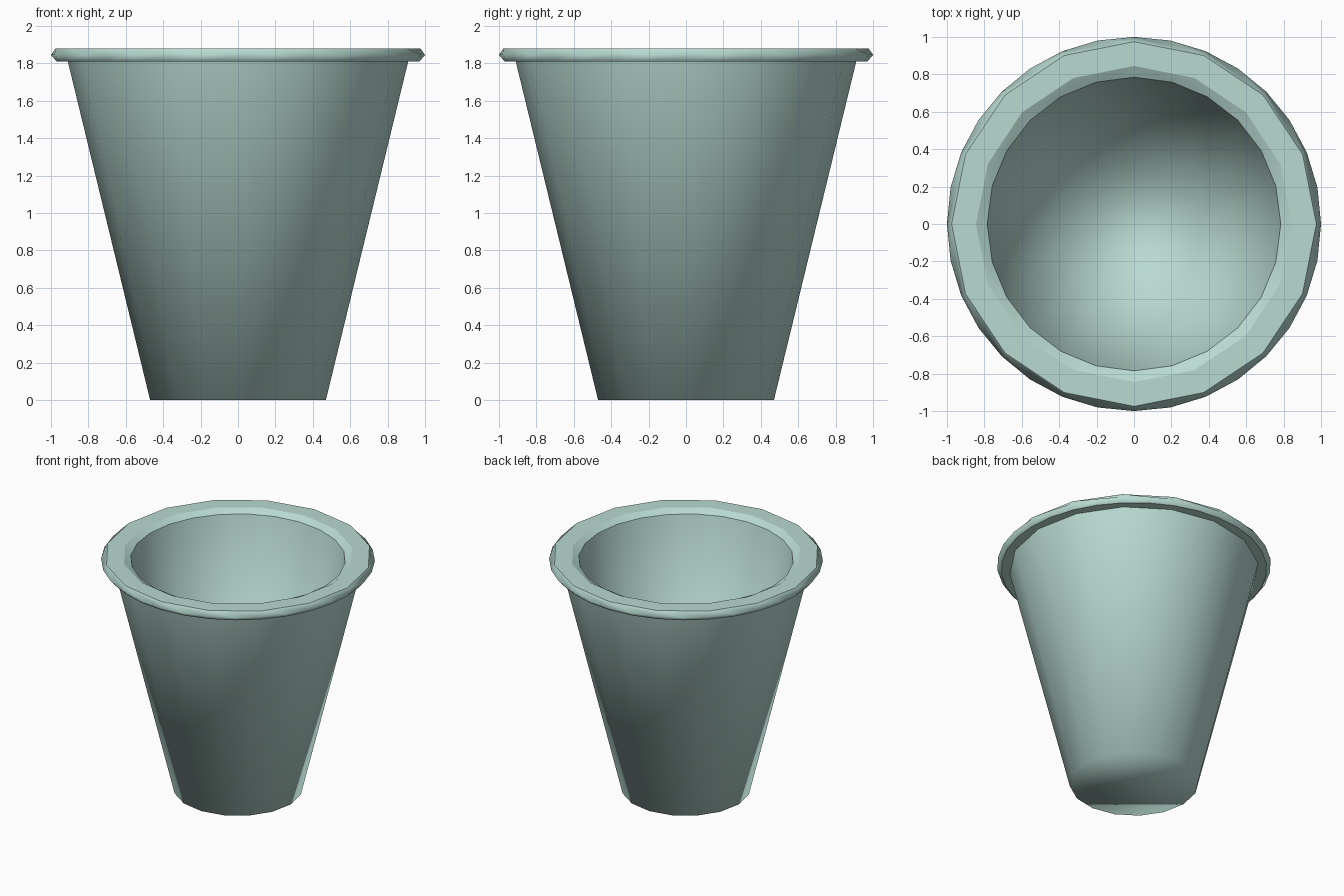
import bpy, bmesh, math

if "Cube" in bpy.data.objects:
    bpy.data.objects.remove(bpy.data.objects["Cube"])

# Cup profile from outer base, over the rim, to the inner floor:
# (radius, height, sides, sharp ring)
PROFILE = [
    (0.47, 0.00, 16, False),   # outer base
    (0.91, 1.81, 16, True),    # wall meets rim underside
    (0.97, 1.81, 32, True),    # rim lower edge
    (1.00, 1.845, 32, False),  # widest line of the rim
    (0.975, 1.88, 16, True),   # rim top, outer
    (0.845, 1.88, 16, True),   # rim top, inner
    (0.785, 1.85, 24, True),   # lip inside the mouth
    (0.39, 0.10, 16, False),   # inner floor
]

bm = bmesh.new()


def ring(radius, z, sides):
    return [bm.verts.new((radius * math.cos(2 * math.pi * i / sides),
                          radius * math.sin(2 * math.pi * i / sides), z))
            for i in range(sides)]


def stitch(a, b):
    """Join two rings, which may have different side counts."""
    na, nb = len(a), len(b)
    if na == nb:
        for i in range(na):
            j = (i + 1) % na
            bm.faces.new((a[i], a[j], b[j], b[i]))
        return
    i = j = 0
    while i < na or j < nb:
        if j >= nb or (i < na and (i + 1) * nb <= (j + 1) * na):
            bm.faces.new((a[i % na], a[(i + 1) % na], b[j % nb]))
            i += 1
        else:
            bm.faces.new((a[i % na], b[(j + 1) % nb], b[j % nb]))
            j += 1


# Wall, rim and inside
rings = [ring(r, z, n) for r, z, n, _ in PROFILE]
for a, b in zip(rings, rings[1:]):
    stitch(a, b)

# Base and inner floor
bm.faces.new(rings[0])
bm.faces.new(rings[-1])
bmesh.ops.recalc_face_normals(bm, faces=bm.faces[:])

# Smooth shading with crisp rim edges
for f in bm.faces:
    f.smooth = True
for loop, (_, _, n, sharp) in zip(rings, PROFILE):
    if sharp:
        for i in range(n):
            e = bm.edges.get((loop[i], loop[(i + 1) % n]))
            if e:
                e.smooth = False

mesh = bpy.data.meshes.new("cup")
bm.to_mesh(mesh)
bm.free()
cup = bpy.data.objects.new("cup", mesh)
bpy.context.collection.objects.link(cup)

# Pale green finish
mat = bpy.data.materials.new("pale_green")
mat.diffuse_color = (0.48, 0.70, 0.64, 1.0)
mat.use_nodes = True
mat.node_tree.nodes["Principled BSDF"].inputs["Base Color"].default_value = mat.diffuse_color
mesh.materials.append(mat)
